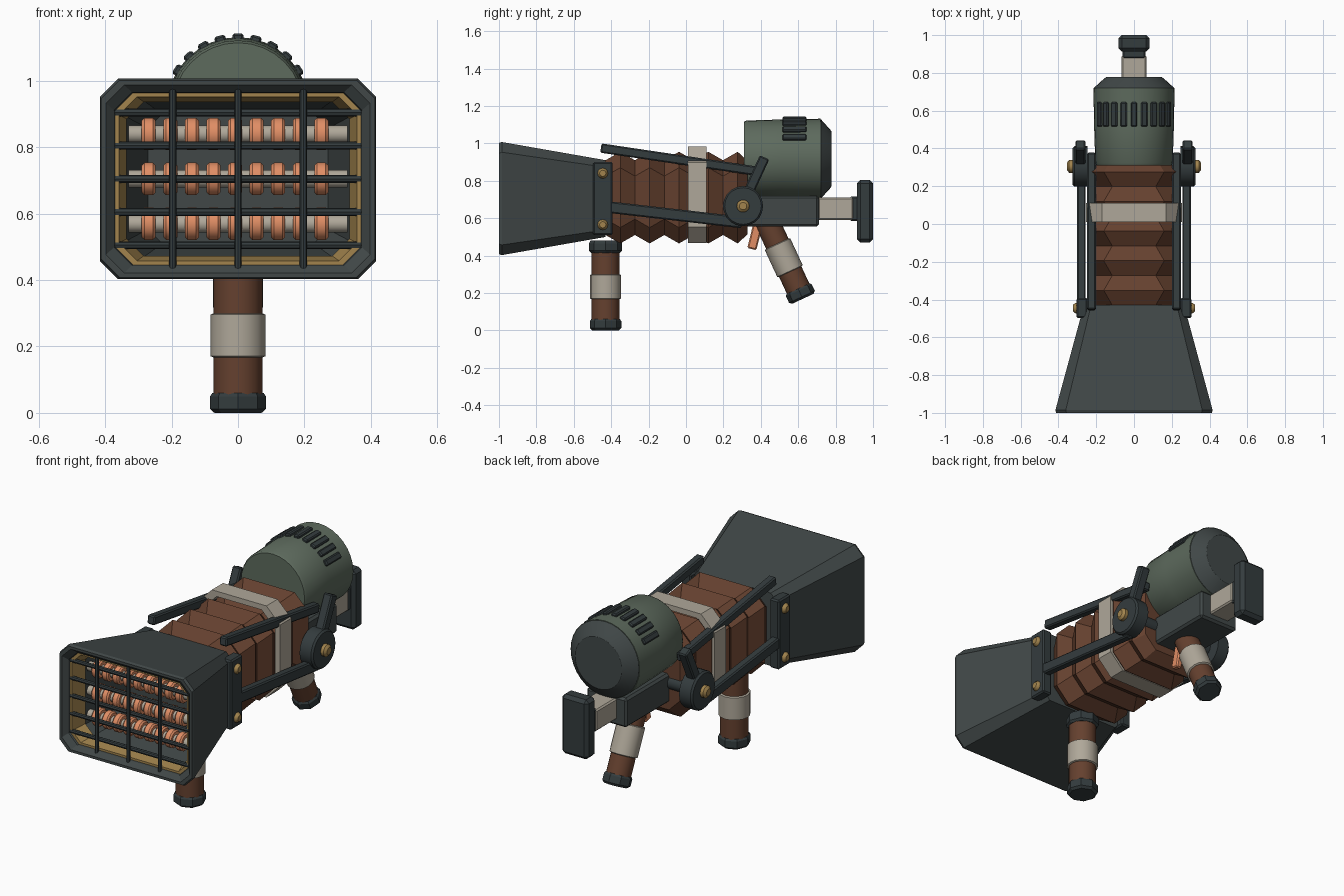
import bpy, bmesh, math
from mathutils import Vector

cube = bpy.data.objects.get("Cube")
if cube:
    bpy.data.objects.remove(cube)


def material(name, r, g, b):
    m = bpy.data.materials.new(name)
    m.use_nodes = True
    m.diffuse_color = (r, g, b, 1)
    m.node_tree.nodes["Principled BSDF"].inputs["Base Color"].default_value = (r, g, b, 1)
    return m


GUNMETAL = material("gunmetal", .052, .064, .064)
IRON = material("dark iron", .034, .045, .048)
GREEN = material("drab green", .11, .145, .11)
CREAM = material("cream wrap", .43, .39, .32)
BROWN = material("brown leather", .13, .052, .028)
COPPER = material("copper", .75, .27, .13)
BRASS = material("brass", .36, .23, .075)


def add(name, bm, mat, bevel=0.0, smooth=None):
    """Turn a bmesh into a finished object."""
    bmesh.ops.recalc_face_normals(bm, faces=bm.faces)
    mesh = bpy.data.meshes.new(name)
    bm.to_mesh(mesh)
    bm.free()
    ob = bpy.data.objects.new(name, mesh)
    bpy.context.collection.objects.link(ob)
    mesh.materials.append(mat)
    if bevel:
        mod = ob.modifiers.new("bevel", "BEVEL")
        mod.width, mod.segments, mod.limit_method = bevel, 1, "ANGLE"
    if smooth:
        bpy.ops.object.select_all(action="DESELECT")
        ob.select_set(True)
        bpy.context.view_layer.objects.active = ob
        bpy.ops.object.shade_smooth_by_angle(angle=math.radians(smooth))
    return ob


def loft(name, rings, mat, closed=False, caps=True, **kw):
    """Skin matching rings of points; closed joins the last to the first."""
    bm = bmesh.new()
    loops = [[bm.verts.new(p) for p in ring] for ring in rings]
    n = len(loops[0])
    pairs = list(zip(loops, loops[1:])) + ([(loops[-1], loops[0])] if closed else [])
    for a, b in pairs:
        for i in range(n):
            bm.faces.new((a[i], a[(i + 1) % n], b[(i + 1) % n], b[i]))
    if caps and not closed:
        bm.faces.new(loops[0])
        bm.faces.new(loops[-1])
    return add(name, bm, mat, **kw)


def chamfered(y, hx, hz, c, zc=.705):
    """Rectangle across y with cut corners."""
    pts = [(hx, hz - c), (hx - c, hz), (c - hx, hz), (-hx, hz - c),
           (-hx, c - hz), (c - hx, -hz), (hx - c, -hz), (hx, c - hz)]
    return [(x, y, zc + z) for x, z in pts]


def box(name, centre, size, mat, bevel=.008, tilt=0):
    """Box tilted about x."""
    bm = bmesh.new()
    bmesh.ops.create_cube(bm, size=1)
    for v in bm.verts:
        v.co = Vector(v.co[i] * size[i] for i in range(3))
    ob = add(name, bm, mat, bevel)
    ob.location = centre
    ob.rotation_euler.x = tilt
    return ob


def bar(name, x, a, b, thick, width, mat):
    """Flat bar between two (y, z) points at a given x."""
    dy, dz = b[0] - a[0], b[1] - a[1]
    return box(name, (x, (a[0] + b[0]) / 2, (a[1] + b[1]) / 2),
               (width, math.hypot(dy, dz), thick), mat, .007, math.atan2(dz, dy))


def lathe(name, start, axis, profile, mat, sides=20, smooth=40, bevel=0):
    """Profile of (distance, radius) turned about an axis."""
    q = Vector(axis).to_track_quat("Z", "Y")
    turns = [2 * math.pi * i / sides for i in range(sides)]
    rings = [[Vector(start) + q @ Vector((r * math.cos(t), r * math.sin(t), d)) for t in turns]
             for d, r in profile]
    return loft(name, rings, mat, smooth=smooth, bevel=bevel)


# Horn: tapered hollow hood with a closed floor, and a brass band inside its mouth
def horn_ring(y, inset=0.0):
    t = y + 1
    return chamfered(y, .42 - .272 * t - inset, .305 - .175 * t - inset, .055 - .03 * t)


loft("horn", [horn_ring(-.43), horn_ring(-.985), horn_ring(-1, .008),
              horn_ring(-1, .022), horn_ring(-.975, .04), horn_ring(-.6, .04)], GUNMETAL)
loft("brass_band", [horn_ring(-.965, .036), horn_ring(-.965, .052),
                    horn_ring(-.88, .052), horn_ring(-.88, .036)], BRASS, closed=True)

# Grille
for i in range(3):
    lathe("grille_upright", ((i - 1) * .197, -.975, .435), (0, 0, 1),
          [(0, .011), (.54, .011)], IRON, 8)
for i in range(5):
    lathe("grille_crossbar", (-.385, -.957, .505 + i * .1), (1, 0, 0),
          [(0, .012), (.77, .012)], IRON, 8)

# Heating rods with copper coils
for z in (.57, .705, .84):
    lathe("heater_rod", (-.33, -.85, z), (1, 0, 0), [(0, .027), (.66, .027)], CREAM, 14)
    for i in range(9):
        lathe("heater_coil", (-.29 + i * .065, -.85, z), (1, 0, 0),
              [(0, .042), (.008, .05), (.034, .05), (.042, .042)], COPPER, 14)

# Bellows and its strap
folds = [chamfered(-.43 + i * .0785, h, h, .085, .71)
         for i, h in enumerate([.2, .245] * 5)]
loft("bellows", folds + [chamfered(.33, .195, .195, .07, .71)], BROWN)
loft("bellows_strap", [chamfered(y, h, h + .003, .085, .725) for y, h in
                       ((.01, .225), (.01, .255), (.11, .255), (.11, .225))],
     CREAM, closed=True)

# Drum, its end cap and cooling fins
DRUM_Z = .917
lathe("drum", (0, .31, DRUM_Z), (0, 1, 0),
      [(0, .198), (.012, .205), (.2, .211), (.41, .215)], GREEN, 32)
lathe("drum_cap", (0, .715, DRUM_Z), (0, 1, 0),
      [(0, .212), (.006, .212), (.055, .158), (.064, .145)], GUNMETAL, 32, 30)
for i in range(-4, 5):
    a = math.radians(14.4 * i)
    fin = box("drum_fin", (.213 * math.sin(a), .58, DRUM_Z + .213 * math.cos(a)),
              (.034, .13, .026), IRON, .006)
    fin.rotation_euler.y = a

# Receiver and stock
box("receiver", (0, .515, .637), (.25, .39, .165), GUNMETAL, .012)
box("stock_rod", (0, .8, .65), (.13, .19, .12), CREAM)
box("stock_neck", (0, .9, .65), (.12, .05, .13), IRON)
box("butt_plate", (0, .957, .637), (.165, .086, .335), IRON, .018)


# Grips: leather tube, cream wrap and faceted end cap along one axis
def grip(name, top, axis, length, r, wrap):
    lathe(name + "_tube", top, axis, [(0, r), (length - .02, r)], BROWN, 16)
    lathe(name + "_wrap", top, axis, [(wrap[0], r), (wrap[0] + .004, r + .009),
          (wrap[1] - .004, r + .009), (wrap[1], r)], CREAM, 16)
    lathe(name + "_cap", top, axis, [(length - .06, r + .003), (length - .05, r + .01),
          (length - .012, r + .01), (length, r - .003)], IRON, 8, 20)


grip("front_grip", (0, -.43, .46), (0, 0, -1), .46, .074, (.16, .293))
lathe("front_grip_collar", (0, -.43, .415), (0, 0, 1),
      [(0, .078), (.012, .089), (.05, .089), (.065, .08)], IRON, 8, 20)
grip("rear_grip", (0, .425, .6), (0, .42, -.907), .475, .066, (.15, .315))
bar("trigger", 0, (.385, .57), (.352, .435), .05, .035, COPPER)

# Side linkage, both sides
for side, s in (("left", 1), ("right", -1)):
    box(side + "_bracket", (s * .275, -.445, .705), (.06, .105, .39), IRON)
    for z in (.565, .84):
        lathe(side + "_bracket_bolt", (s * .29, -.445, z), (s, 0, 0),
              [(0, .028), (.02, .028), (.033, .017)], BRASS, 12)
    bar(side + "_upper_rod", s * .225, (-.455, .975), (.375, .852), .05, .046, IRON)
    bar(side + "_lower_rod", s * .279, (-.42, .66), (.3, .577), .062, .046, IRON)
    bar(side + "_lever", s * .284, (.3, .665), (.42, .925), .055, .054, IRON)
    lathe(side + "_pivot_disc", (s * .245, .305, .665), (s, 0, 0),
          [(0, .107), (.07, .107), (.08, .098)], IRON, 20)
    lathe(side + "_pivot_bolt", (s * .31, .305, .665), (s, 0, 0),
          [(0, .034), (.033, .034), (.045, .02)], BRASS, 14)
    lathe(side + "_axle", (s * .1, .305, .665), (s, 0, 0),
          [(0, .04), (.16, .04)], IRON, 14)
